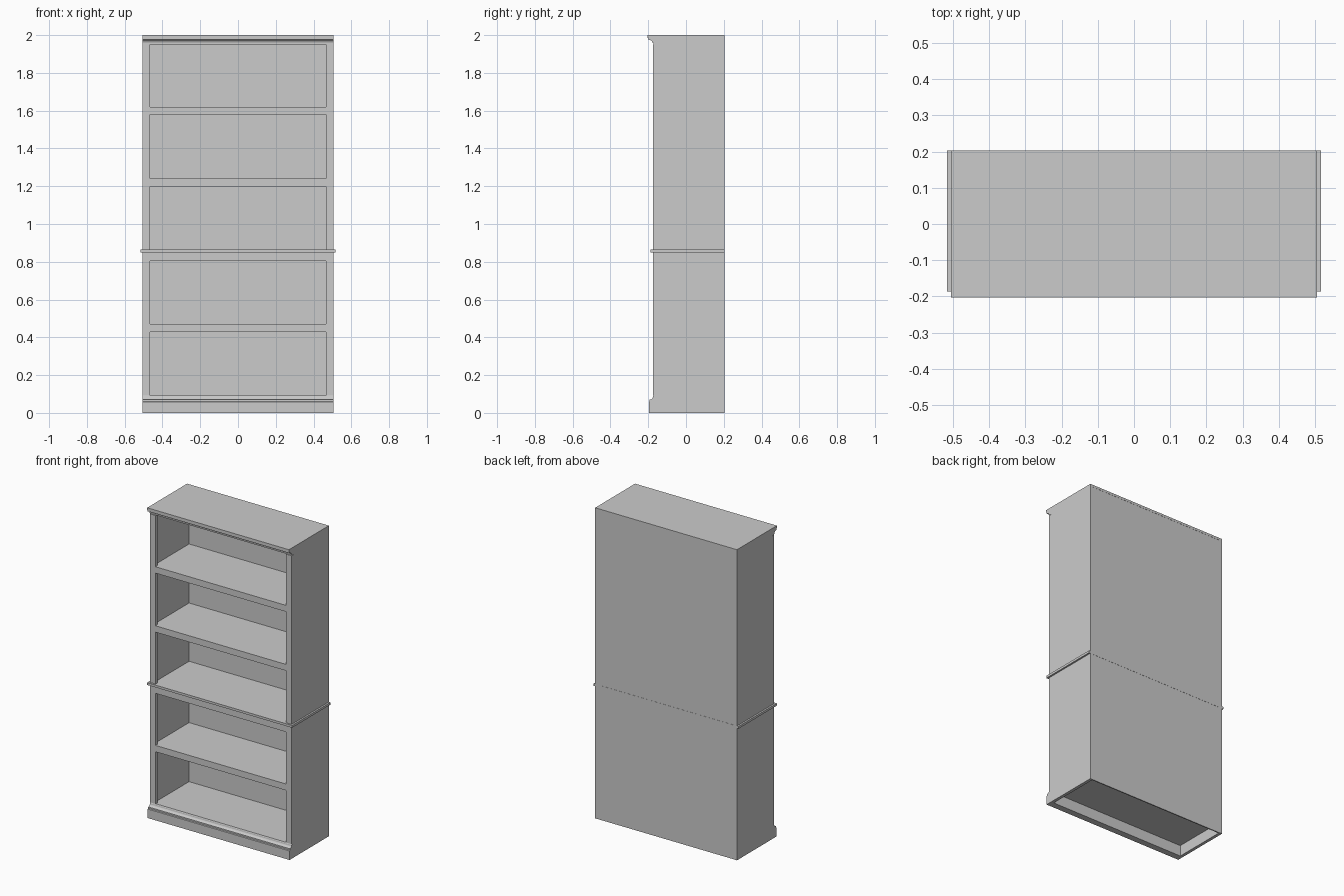
import bpy, bmesh, math

if "Cube" in bpy.data.objects:
    bpy.data.objects.remove(bpy.data.objects["Cube"])

W = 0.505                    # half width of the case
SIDE_T = 0.02                # side panel thickness
BACK, FRONT, FRAME_BACK = 0.203, -0.175, -0.155
OPEN_W = 0.465               # half width of the openings
BACK_T = 0.008
LEDGE_Z0, LEDGE_Z1 = 0.85, 0.865
TOP_Z = 1.985


def mesh_object(name, bm):
    bmesh.ops.recalc_face_normals(bm, faces=bm.faces)
    me = bpy.data.meshes.new(name)
    bm.to_mesh(me)
    bm.free()
    ob = bpy.data.objects.new(name, me)
    bpy.context.collection.objects.link(ob)
    return ob


def box(name, x, y, z, mirror=False):
    """Box from (min, max) pairs, optionally mirrored across x = 0."""
    bm = bmesh.new()
    bmesh.ops.create_cube(bm, size=1)
    for v in bm.verts:
        for i, (a, b) in enumerate((x, y, z)):
            v.co[i] = b if v.co[i] > 0 else a
    ob = mesh_object(name, bm)
    if mirror:
        ob.modifiers.new("Mirror", 'MIRROR')
    return ob


def moulding(name, profile):
    """Sweep a (y, z) profile across the full case width."""
    bm = bmesh.new()
    face = bm.faces.new([bm.verts.new((-W, y, z)) for y, z in profile])
    new = bmesh.ops.extrude_face_region(bm, geom=[face])["geom"]
    moved = [g for g in new if isinstance(g, bmesh.types.BMVert)]
    bmesh.ops.translate(bm, verts=moved, vec=(2 * W, 0, 0))
    return mesh_object(name, bm)


def arc(cy, cz, r, a0, a1, n=6):
    return [(cy + r * math.cos(math.radians(a0 + (a1 - a0) * i / n)),
             cz + r * math.sin(math.radians(a0 + (a1 - a0) * i / n)))
            for i in range(n + 1)]


# Lower and upper carcass: sides, back panels and face-frame stiles
for level, z0, z1, s0, s1 in (("lower", 0, LEDGE_Z0, 0.093, LEDGE_Z0),
                              ("upper", LEDGE_Z1, TOP_Z, LEDGE_Z1, 1.95)):
    box(level + "_sides", (W - SIDE_T, W), (FRAME_BACK, BACK), (z0, z1), True)
    box(level + "_back_panel", (-W + SIDE_T, W - SIDE_T),
        (BACK - BACK_T, BACK - 0.001), (z0, z1))
    box(level + "_stiles", (OPEN_W, W), (FRONT, FRAME_BACK), (s0, s1), True)

# Shelves, each with a taller front rail
inner_x = (-W + SIDE_T, W - SIDE_T)
inner_y = (FRAME_BACK, BACK - BACK_T)
for i, z in enumerate((0.47, 1.24, 1.62)):
    box(f"shelf_{i + 1}", inner_x, inner_y, (z - 0.022, z))
    box(f"shelf_rail_{i + 1}", (-OPEN_W, OPEN_W), (FRONT, FRAME_BACK), (z - 0.041, z))
box("bottom_shelf", inner_x, inner_y, (0.07, 0.09))

# Waist ledge and the rail beneath it
box("waist_ledge", (-0.516, 0.516), (-0.187, BACK), (LEDGE_Z0, LEDGE_Z1))
box("waist_rail", (-OPEN_W, OPEN_W), (FRONT, FRAME_BACK), (0.805, LEDGE_Z0))

# Top board with coved crown moulding below
box("top_board", (-W, W), (-BACK, BACK), (TOP_Z, 2))
moulding("crown_moulding",
         [(FRAME_BACK, TOP_Z), (-0.199, TOP_Z), (-0.199, 1.976), (-0.194, 1.974)]
         + arc(-0.194, 1.957, 0.017, 90, 0)
         + [(-0.172, 1.957), (-0.172, 1.951), (FRAME_BACK, 1.951)])

# Plinth with stepped, coved base moulding
moulding("base_moulding",
         [(FRAME_BACK, 0), (-0.197, 0), (-0.197, 0.058), (-0.192, 0.061),
          (-0.192, 0.070)]
         + arc(-0.192, 0.087, 0.017, -90, 0)[1:]
         + [(-0.172, 0.093), (FRAME_BACK, 0.093)])
